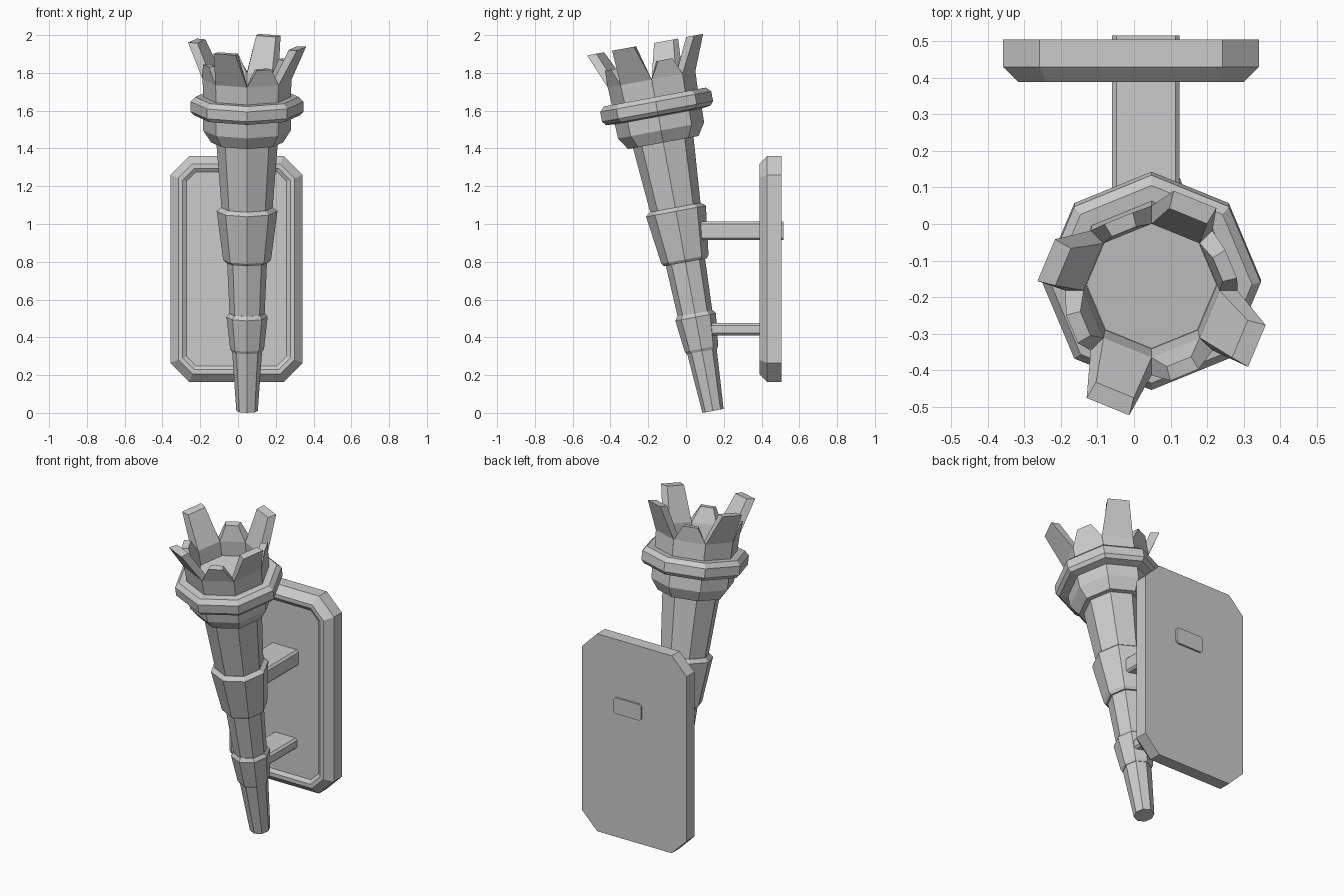
import bpy, math
from math import sin, cos, pi, radians
from mathutils import Matrix, Vector

if "Cube" in bpy.data.objects:
    bpy.data.objects.remove(bpy.data.objects["Cube"])

# Leaning axis shared by all torch parts
TILT = Matrix.Translation((0.048, 0.143, 0.0105)) @ Matrix.Rotation(radians(10.5), 4, 'X')


def make(name, verts, faces, matrix=Matrix.Identity(4)):
    me = bpy.data.meshes.new(name)
    me.from_pydata([matrix @ Vector(v) for v in verts], [], faces)
    me.update()
    ob = bpy.data.objects.new(name, me)
    bpy.context.collection.objects.link(ob)
    return ob


def loft(name, rings, matrix=Matrix.Identity(4)):
    """Skin a stack of equal-length loops and cap both ends."""
    n = len(rings[0])
    verts = [p for r in rings for p in r]
    faces = [list(range(n))[::-1], [len(verts) - n + i for i in range(n)]]
    for k in range(len(rings) - 1):
        for i in range(n):
            j = (i + 1) % n
            faces.append([k * n + i, k * n + j, (k + 1) * n + j, (k + 1) * n + i])
    return make(name, verts, faces, matrix)


def octagon(name, profile):
    """Eight-sided turned part from (radius, height) pairs on the leaning axis."""
    return loft(name, [[(r * cos(i * pi / 4), r * sin(i * pi / 4), t) for i in range(8)]
                       for r, t in profile], TILT)


# Handle, bands, cup and collar
octagon("handle_lower", [(0.057, 0), (0.082, 0.36)])
octagon("lower_band", [(0.082, 0.32), (0.09, 0.335), (0.109, 0.505), (0.096, 0.525)])
octagon("handle_middle", [(0.092, 0.50), (0.107, 0.83)])
octagon("upper_band", [(0.115, 0.80), (0.127, 0.815), (0.161, 1.075), (0.138, 1.095)])
octagon("handle_upper", [(0.132, 1.05), (0.164, 1.46)])
octagon("cup", [(0.19, 1.445), (0.232, 1.51), (0.236, 1.645)])
octagon("collar", [(0.23, 1.585), (0.282, 1.592), (0.299, 1.612), (0.299, 1.665),
                   (0.275, 1.69), (0.23, 1.69)])
octagon("bowl_floor", [(0.178, 1.60), (0.178, 1.695)])

# Crown: eight wall panels with alternating tall and short points
for k in range(8):
    tall = k % 2 == 1
    a = pi / 8 + k * pi / 4
    radial, side = Vector((cos(a), sin(a), 0)), Vector((-sin(a), cos(a), 0))

    def section(t, r_out, r_in, w_out, w_in):
        pts = [(r_out, -w_out), (r_out, w_out), (r_in, w_in), (r_in, -w_in)]
        return [radial * r + side * w + Vector((0, 0, t)) for r, w in pts]

    if tall:
        tip = section(1.972, 0.312, 0.262, 0.063, 0.056)
    else:
        tip = section(1.875, 0.236, 0.196, 0.042, 0.036)
    base = section(1.65, 0.212, 0.164, 0.088, 0.068)
    rim = section(1.785, 0.218, 0.172, 0.090, 0.071)
    loft(("tall" if tall else "short") + f"_crown_point_{k // 2 + 1}", [base, rim, tip], TILT)


# Wall plate with chamfered corners, bevelled rim and shallow recess
def plate_loop(inset, y):
    hx, hz = 0.35 - inset, 0.598 - inset
    c = 0.1 - inset * 0.586
    pts = [(hx, hz - c), (hx - c, hz), (-hx + c, hz), (-hx, hz - c),
           (-hx, -hz + c), (-hx + c, -hz), (hx - c, -hz), (hx, -hz + c)]
    return [(x - 0.008, y, z + 0.762) for x, z in pts]


loft("wall_plate", [plate_loop(0, 0.505), plate_loop(0, 0.43), plate_loop(0.042, 0.388),
                    plate_loop(0.065, 0.388), plate_loop(0.085, 0.402)])


# Support arms with chamfered edges
def arm(name, x0, x1, z0, z1, y0, y1, c=0.012):
    outline = [(x0 + c, z0), (x1 - c, z0), (x1, z0 + c), (x1, z1 - c),
               (x1 - c, z1), (x0 + c, z1), (x0, z1 - c), (x0, z0 + c)]
    loft(name, [[(x, y, z) for x, z in outline] for y in (y1, y0)])


arm("upper_arm", -0.06, 0.125, 0.915, 1.012, 0.03, 0.516)
arm("lower_arm", -0.045, 0.115, 0.41, 0.475, 0.10, 0.45)

# Consistent outward normals
import bmesh
for ob in bpy.context.collection.objects:
    bm = bmesh.new()
    bm.from_mesh(ob.data)
    bmesh.ops.recalc_face_normals(bm, faces=bm.faces)
    bm.to_mesh(ob.data)
    bm.free()
